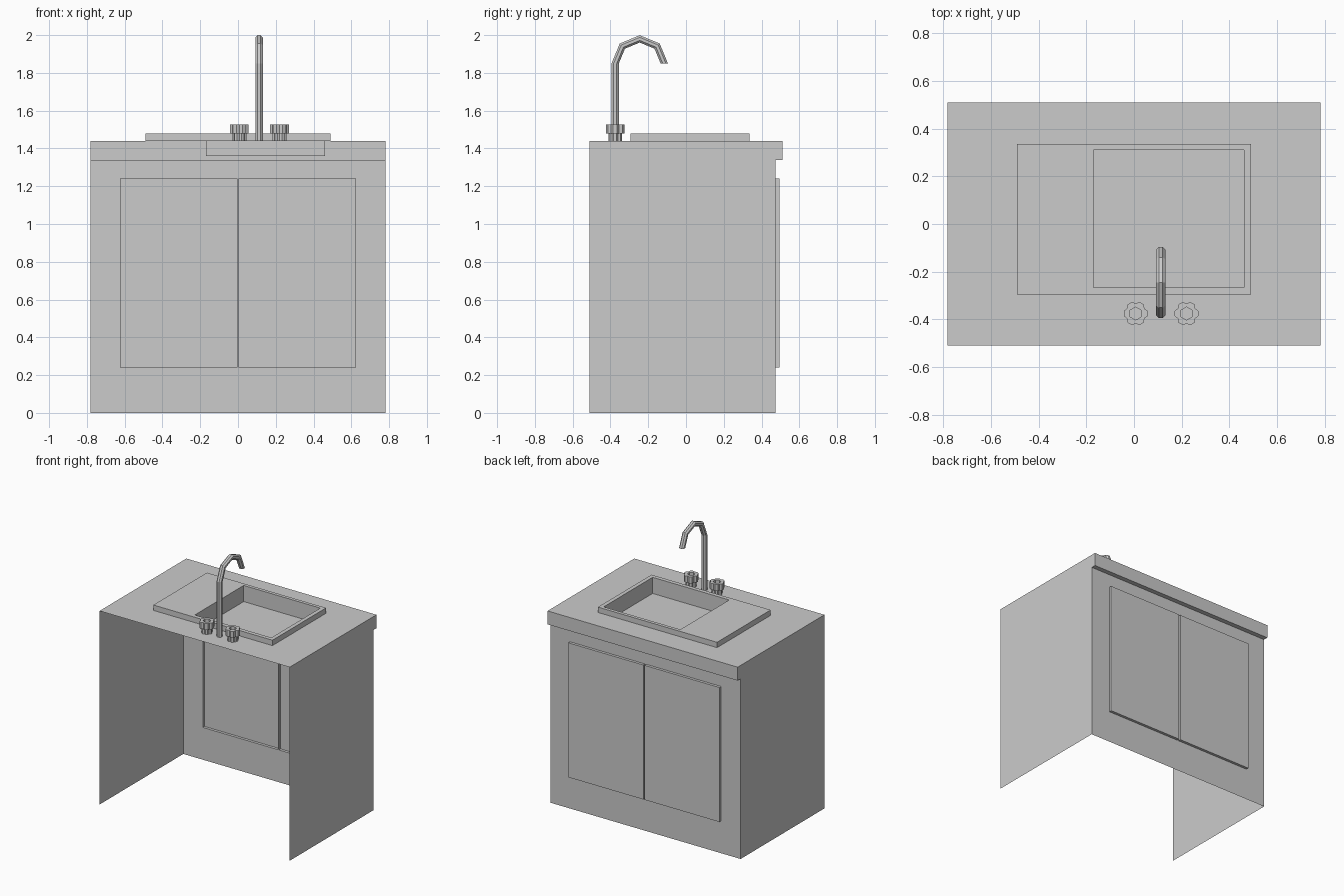
import bpy, bmesh
from math import sin, cos, pi, radians
from mathutils import Vector

if "Cube" in bpy.data.objects:
    bpy.data.objects.remove(bpy.data.objects["Cube"])


def finish(bm, name, recalc=True):
    if recalc:
        bmesh.ops.recalc_face_normals(bm, faces=bm.faces)
    me = bpy.data.meshes.new(name)
    bm.to_mesh(me)
    bm.free()
    ob = bpy.data.objects.new(name, me)
    bpy.context.collection.objects.link(ob)
    return ob


def stepped_sheet(name, us, vs, height, place, outward):
    """Open sheet of rectangular cells at different heights, joined by step walls."""
    bm = bmesh.new()

    def face(pts):
        return bm.faces.new([bm.verts.new(place(*p)) for p in pts])

    nu, nv = len(us) - 1, len(vs) - 1
    for i in range(nu):
        for j in range(nv):
            u0, u1, v0, v1, h = us[i], us[i + 1], vs[j], vs[j + 1], height(i, j)
            face([(u0, v0, h), (u1, v0, h), (u1, v1, h), (u0, v1, h)])
            if i + 1 < nu and height(i + 1, j) != h:
                k = height(i + 1, j)
                face([(u1, v0, h), (u1, v0, k), (u1, v1, k), (u1, v1, h)])
            if j + 1 < nv and height(i, j + 1) != h:
                k = height(i, j + 1)
                face([(u0, v1, h), (u0, v1, k), (u1, v1, k), (u1, v1, h)])
    bmesh.ops.remove_doubles(bm, verts=bm.verts, dist=1e-5)
    bmesh.ops.recalc_face_normals(bm, faces=bm.faces)
    bm.faces.ensure_lookup_table()
    bm.normal_update()
    if bm.faces[0].normal.dot(Vector(outward)) < 0:
        bmesh.ops.reverse_faces(bm, faces=bm.faces)
    return finish(bm, name, recalc=False)


def skin_rings(name, rings, cap_start=True):
    """Bridge a list of equal-length rings and cap the ends."""
    bm = bmesh.new()
    vr = [[bm.verts.new(p) for p in r] for r in rings]
    n = len(vr[0])
    for a, b in zip(vr, vr[1:]):
        for i in range(n):
            bm.faces.new((a[i], a[(i + 1) % n], b[(i + 1) % n], b[i]))
    if cap_start:
        bm.faces.new(vr[0][::-1])
    bm.faces.new(vr[-1])
    return finish(bm, name)


W, BACK, FRONT, LIP, TOP = 0.782, -0.51, 0.475, 0.51, 1.44

# Worktop with raised sink surround and sunken basin
def top_height(i, j):
    if i == 2 and j == 2:
        return 1.36
    return 1.48 if 1 <= i <= 3 and 1 <= j <= 3 else TOP

stepped_sheet("worktop_and_sink", [-W, -0.49, -0.17, 0.46, 0.49, W],
              [BACK, -0.295, -0.265, 0.31, 0.335, LIP], top_height,
              lambda u, v, h: (u, v, h), (0, 0, 1))

# Cabinet front with two pushed-out doors and the worktop lip
def front_depth(i, j):
    if j == 3:
        return LIP
    return 0.495 if j == 1 and i in (1, 3) else FRONT

stepped_sheet("cabinet_front", [-W, -0.622, -0.005, 0.005, 0.622, W],
              [0, 0.24, 1.24, 1.34, TOP], front_depth,
              lambda u, v, h: (u, h, v), (0, 1, 0))

# Thin side panels
profile = [(BACK, 0), (FRONT, 0), (FRONT, 1.34), (LIP, 1.34), (LIP, TOP), (BACK, TOP)]
for name, s in (("left_side", -1), ("right_side", 1)):
    bm = bmesh.new()
    bm.faces.new([bm.verts.new((s * W, y, z)) for y, z in profile[::s]])
    finish(bm, name, recalc=False)

# Faucet: straight riser and four-segment arch
N, R, ARC = 8, 0.02, 0.13
fx, fy, fz = 0.112, -0.375, 1.85

def pipe_ring(t, z):
    pts = []
    for k in range(N):
        a = 2 * pi * (k + 0.5) / N
        r = ARC + R * 1.05 * cos(a)
        pts.append((fx + R * 1.05 * sin(a), fy + ARC - r * cos(t), z + r * sin(t)))
    return pts

skin_rings("faucet", [pipe_ring(0, TOP)] + [pipe_ring(i * pi / 4, fz) for i in range(5)])

# Tap knobs: six-lobed grip on a narrower stem, hex recess on top
lobes = []
for k in range(6):
    for deg, r in ((-12, 0.051), (12, 0.051), (30, 0.042)):
        a = radians(60 * k + deg)
        lobes.append((r * cos(a), r * sin(a)))

def hexagon(r):
    """Hexagon sampled with 18 points so that it bridges to the lobes."""
    c = [Vector((cos(radians(60 * k - 30)), sin(radians(60 * k - 30)))) * r for k in range(6)]
    out = []
    for k in range(6):
        p, q = c[k], c[(k + 1) % 6]
        out += [p.lerp(q, 1 / 3), p.lerp(q, 2 / 3), q]
    return out

for name, x in (("left_knob", 0.007), ("right_knob", 0.22)):
    stem = [(a * 0.74, b * 0.74) for a, b in lobes]
    levels = [(stem, TOP), (stem, 1.48), (lobes, 1.48), (lobes, 1.528),
              (hexagon(0.027), 1.528), (hexagon(0.027), 1.505)]
    skin_rings(name, [[(x + a, fy + b, z) for a, b in ring] for ring, z in levels],
               cap_start=False)
